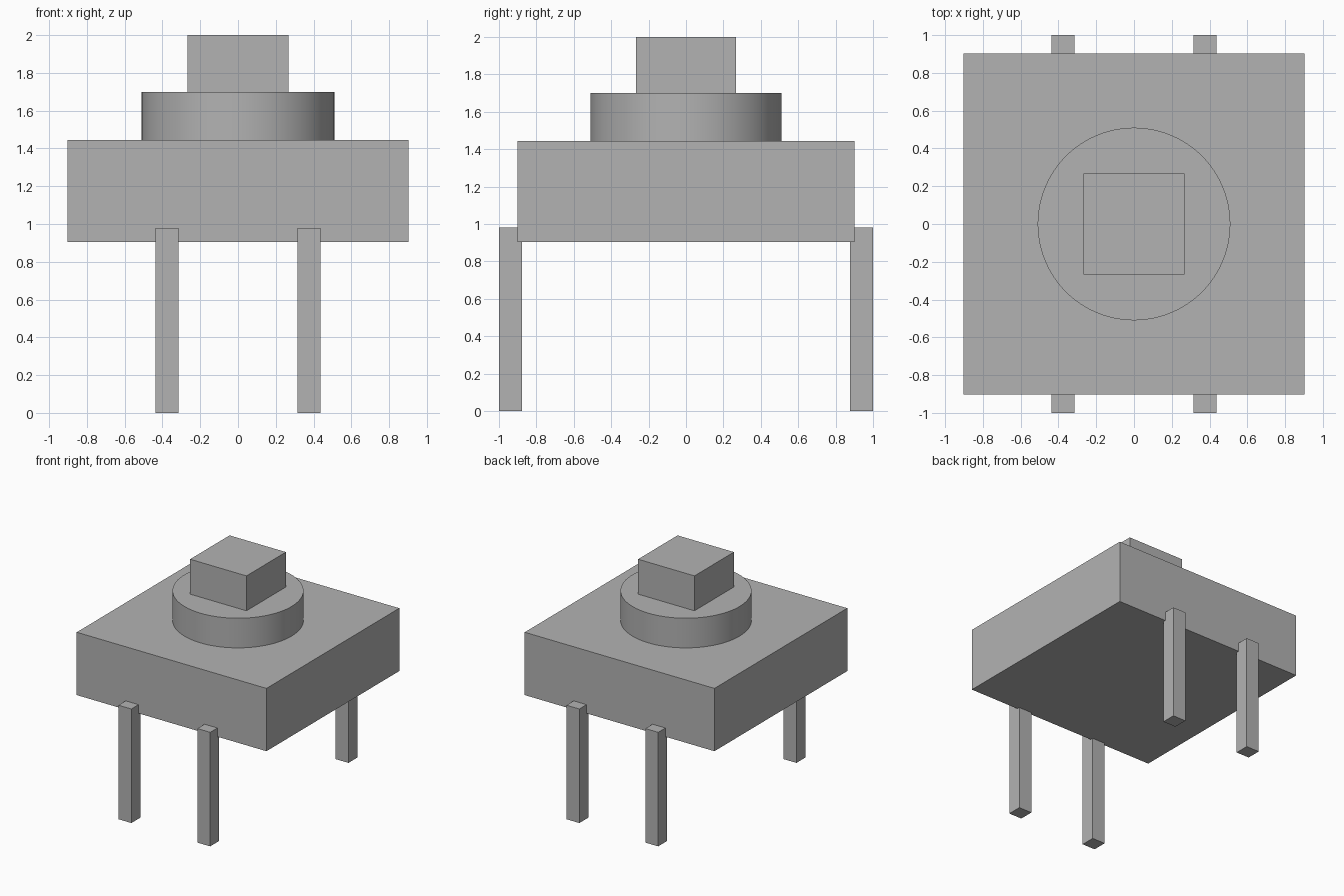
import bpy
import math

cube = bpy.data.objects.get("Cube")
if cube:
    bpy.data.objects.remove(cube, do_unlink=True)

# Single plain grey material
grey = bpy.data.materials.new("plain_grey")
grey.use_nodes = True
colour = (0.45, 0.45, 0.45, 1)
grey.diffuse_color = colour
grey.node_tree.nodes["Principled BSDF"].inputs["Base Color"].default_value = colour


def finish(name):
    obj = bpy.context.object
    obj.name = name
    obj.data.materials.append(grey)
    return obj


def box(name, x, y, width, depth, bottom, top):
    bpy.ops.mesh.primitive_cube_add(size=1, location=(x, y, (bottom + top) / 2))
    obj = finish(name)
    obj.scale = (width, depth, top - bottom)
    bpy.ops.object.transform_apply(location=False, rotation=False, scale=True)
    return obj


# Housing
BODY_BOTTOM, BODY_TOP, COLLAR_TOP = 0.905, 1.445, 1.70
box("housing", 0, 0, 1.804, 1.804, BODY_BOTTOM, BODY_TOP)

# Round collar
bpy.ops.mesh.primitive_cylinder_add(
    vertices=96, radius=0.51, depth=COLLAR_TOP - BODY_TOP,
    location=(0, 0, (BODY_TOP + COLLAR_TOP) / 2))
finish("collar")
bpy.ops.object.shade_smooth_by_angle(angle=math.radians(30))

# Square plunger
box("plunger", 0, 0, 0.536, 0.536, COLLAR_TOP, 2.0)

# Four pins, partly sunk into the housing
PIN = 0.122
for side, sx in (("right", -1), ("left", 1)):
    for end, sy in (("front", -1), ("back", 1)):
        box(f"{end}_{side}_pin", sx * 0.375, sy * (1 - PIN / 2), PIN, PIN, 0, 0.98)
